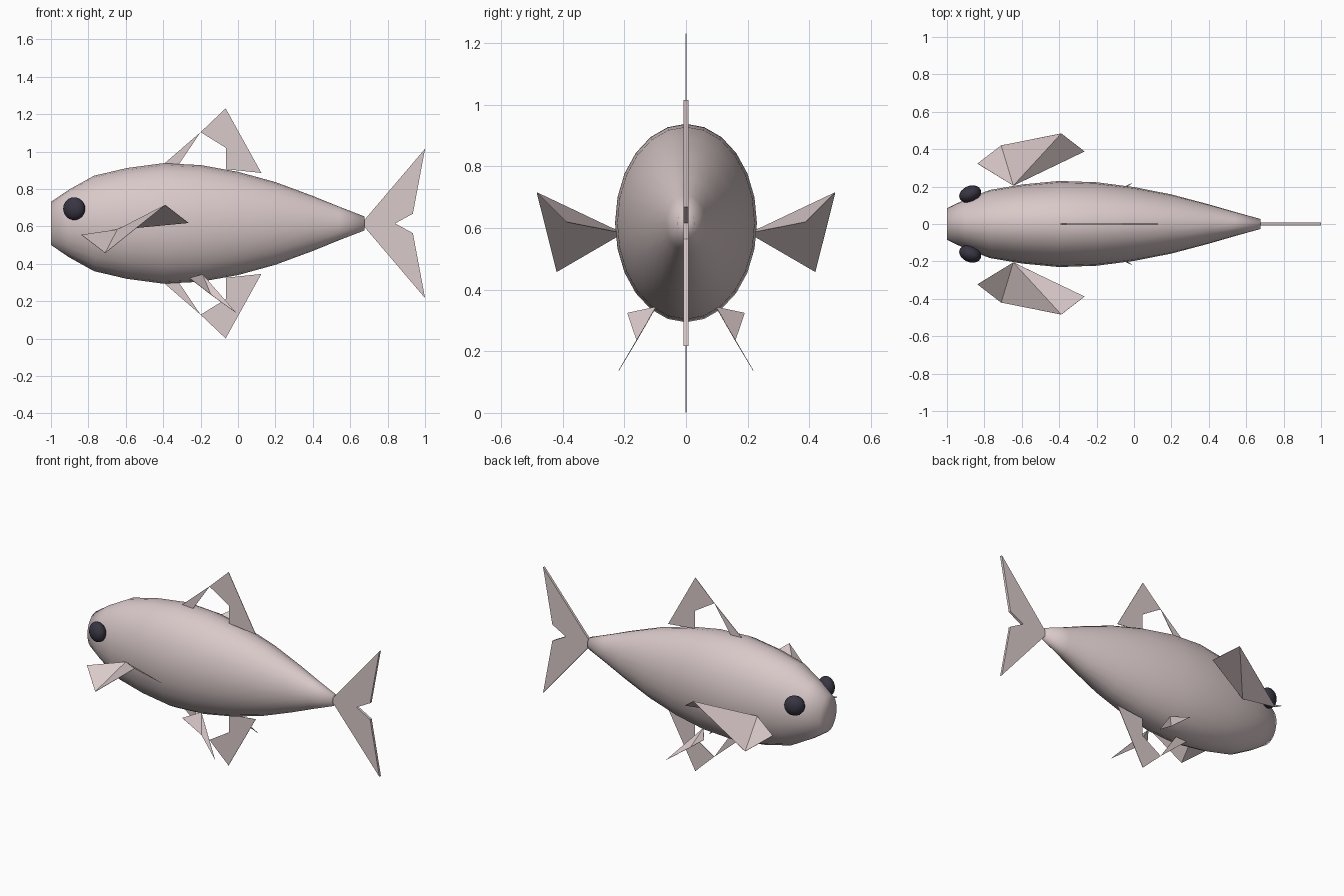
import bpy, bmesh, math

if "Cube" in bpy.data.objects:
    bpy.data.objects.remove(bpy.data.objects["Cube"])

def material(name, rgb):
    m = bpy.data.materials.new(name)
    m.diffuse_color = (*rgb, 1)
    m.use_nodes = True
    m.node_tree.nodes["Principled BSDF"].inputs["Base Color"].default_value = m.diffuse_color
    return m

SKIN = material("pale_pink_skin", (0.70, 0.585, 0.585))
DARK = material("dark_eye", (0.04, 0.036, 0.055))
CZ = 0.616  # height of the body axis

def make(name, bm, mat, smooth=False):
    me = bpy.data.meshes.new(name)
    for f in bm.faces:
        f.smooth = smooth
    bm.to_mesh(me)
    bm.free()
    me.materials.append(mat)
    ob = bpy.data.objects.new(name, me)
    bpy.context.collection.objects.link(ob)
    return ob

def sheet(name, points, faces, thickness):
    """Thin fin from a few corner points."""
    bm = bmesh.new()
    vs = [bm.verts.new(p) for p in points]
    for f in faces:
        bm.faces.new([vs[i] for i in f])
    bmesh.ops.recalc_face_normals(bm, faces=bm.faces)
    ob = make(name, bm, SKIN)
    mod = ob.modifiers.new("thickness", 'SOLIDIFY')
    mod.thickness = thickness
    mod.offset = 0
    return ob

# body: elliptical rings along x, (x, half height)
PROFILE = [(-1, .115), (-.905, .18), (-.77, .255), (-.595, .296), (-.4, .322),
           (-.2, .312), (0, .276), (.2, .221), (.4, .147), (.54, .09), (.675, .038)]
SIDES = 24
bm = bmesh.new()
rings = []
for x, h in PROFILE:
    w = h * (0.715 + 0.15 * max(0, -0.85 - x))
    rings.append([bm.verts.new((x, w * math.sin(2 * math.pi * i / SIDES),
                                CZ + h * math.cos(2 * math.pi * i / SIDES)))
                  for i in range(SIDES)])
for a, b in zip(rings, rings[1:]):
    for i in range(SIDES):
        j = (i + 1) % SIDES
        bm.faces.new((a[i], a[j], b[j], b[i]))
caps = [bm.faces.new(rings[0]), bm.faces.new(rings[-1])]
bmesh.ops.poke(bm, faces=caps)
bmesh.ops.recalc_face_normals(bm, faces=bm.faces)
make("body", bm, SKIN, True)

# tail fin: forked, mirrored about the body axis
sheet("tail_fin",
      [(.66, 0, CZ), (1, 0, 1.015), (.935, 0, .668), (.84, 0, CZ),
       (.935, 0, 2 * CZ - .668), (1, 0, .217)],
      [(0, 1, 2), (0, 2, 3), (0, 3, 4), (0, 4, 5)], 0.016)

# dorsal and anal fins: same swept outline above and below
for name, s in (("dorsal_fin", 1), ("anal_fin", -1)):
    outline = [(-.4, .315), (-.2, .488), (-.32, .31), (-.066, .615),
               (-.063, .403), (-.063, .29), (.125, .27)]
    sheet(name, [(x, 0, CZ + s * z) for x, z in outline],
          [(0, 1, 2), (1, 3, 4), (3, 6, 5, 4)], 0.003)

# paired fins and eyes on both sides
for side, s in (("right", -1), ("left", 1)):
    sheet(side + "_pectoral_fin",
          [(x, s * y, z) for x, y, z in
           [(-.645, .205, .583), (-.837, .323, .555), (-.71, .42, .458),
            (-.389, .484, .715), (-.265, .388, .619)]],
          [(0, 1, 2), (0, 2, 3), (0, 3, 4)], 0.002)
    sheet(side + "_pelvic_fin",
          [(x, s * y, z) for x, y, z in
           [(-.26, .19, .324), (-.19, .097, .344), (-.145, .16, .235), (-.01, .218, .138)]],
          [(0, 1, 2), (1, 3, 2)], 0.002)
    bm = bmesh.new()
    bmesh.ops.create_uvsphere(bm, u_segments=20, v_segments=12, radius=0.061)
    eye = make(side + "_eye", bm, DARK, True)
    eye.scale = (1, 0.72, 1)
    eye.rotation_euler = (0, 0, s * math.radians(23))
    eye.location = (-.876, s * .16, .695)
